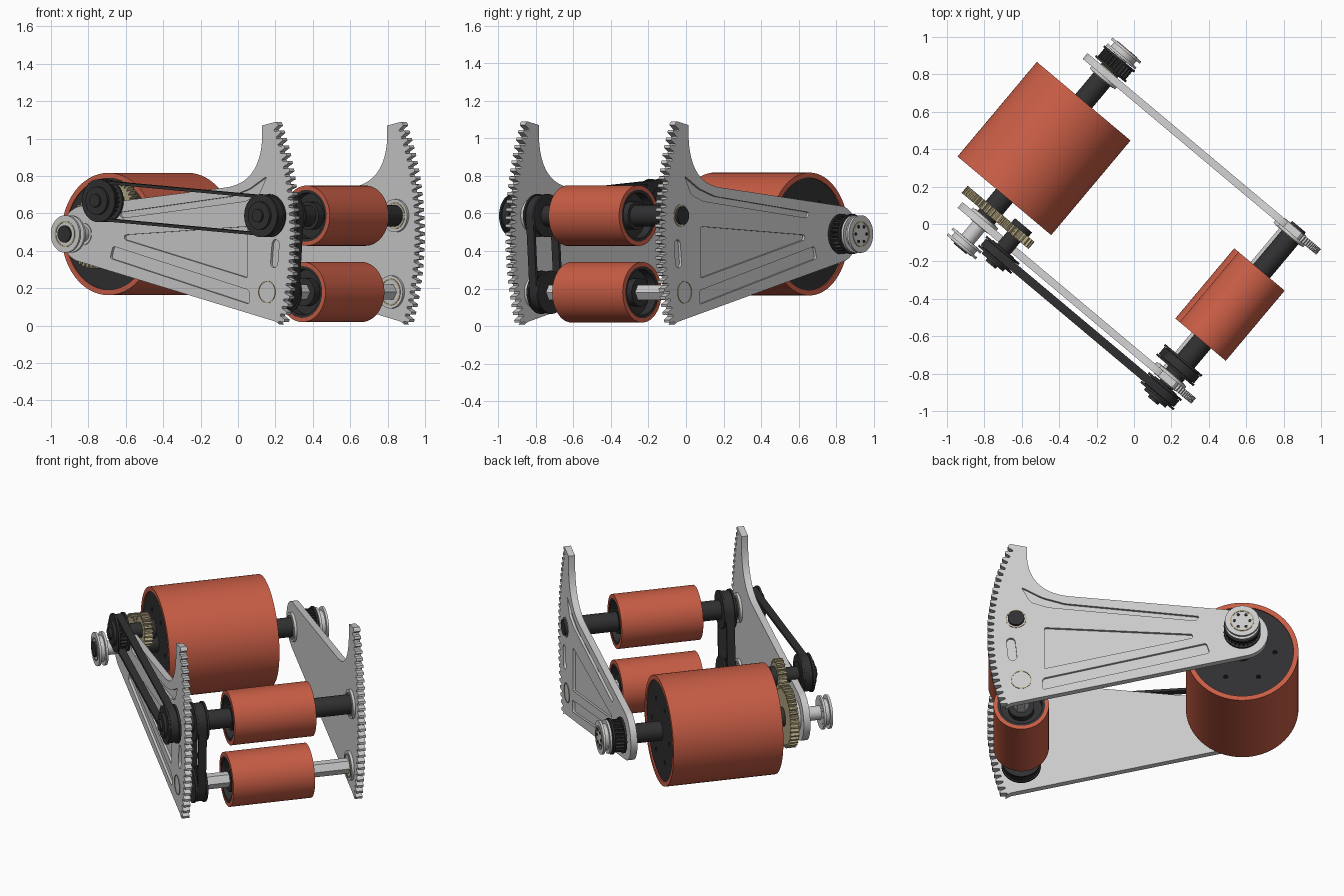
import bpy, bmesh
from math import sin, cos, pi, radians, atan2
from mathutils import Matrix, Vector

if "Cube" in bpy.data.objects:
    bpy.data.objects.remove(bpy.data.objects["Cube"])

# Local frame: profiles lie in (u, z), parts are extruded along the roller axis w
A = radians(40)
C, S = cos(A), sin(A)
FRAME = Matrix(((C, 0, -S, 0), (-S, 0, -C, 0), (0, 1, 0, 0), (0, 0, 0, 1)))


def material(name, rgb):
    m = bpy.data.materials.new(name)
    m.diffuse_color = (*rgb, 1)
    m.use_nodes = True
    m.node_tree.nodes["Principled BSDF"].inputs["Base Color"].default_value = m.diffuse_color
    return m


ORANGE = material("orange_rubber", (0.58, 0.11, 0.06))
DARK = material("dark_plastic", (0.03, 0.03, 0.032))
BRASS = material("pale_brass", (0.45, 0.38, 0.22))

PIVOT, IDLER = (-0.628, 0.49), (-0.448, 0.668)
UPPER, LOWER = (0.685, 0.588), (0.655, 0.18)


def prism(name, loops, w0, w1, mat=None):
    """Extrude outline (first loop) with holes (other loops) from w0 to w1."""
    cu = bpy.data.curves.new(name, 'CURVE')
    cu.dimensions, cu.fill_mode = '2D', 'BOTH'
    cu.extrude = abs(w1 - w0) / 2
    for loop in loops:
        sp = cu.splines.new('POLY')
        sp.points.add(len(loop) - 1)
        for p, (x, y) in zip(sp.points, loop):
            p.co = (x, y, 0, 1)
        sp.use_cyclic_u = True
    tmp = bpy.data.objects.new(name, cu)
    bpy.context.collection.objects.link(tmp)
    dg = bpy.context.evaluated_depsgraph_get()
    me = bpy.data.meshes.new_from_object(tmp.evaluated_get(dg))
    bpy.data.objects.remove(tmp)
    bm = bmesh.new()
    bm.from_mesh(me)
    bmesh.ops.remove_doubles(bm, verts=bm.verts, dist=1e-5)
    bmesh.ops.transform(bm, matrix=FRAME @ Matrix.Translation((0, 0, -(w0 + w1) / 2)), verts=bm.verts)
    bmesh.ops.recalc_face_normals(bm, faces=bm.faces)
    bm.to_mesh(me)
    bm.free()
    me.materials.clear()
    if mat:
        me.materials.append(mat)
    ob = bpy.data.objects.new(name, me)
    bpy.context.collection.objects.link(ob)
    return ob


def arc(c, r, a0, a1, n):
    return [(c[0] + r * cos(radians(a0 + (a1 - a0) * i / n)),
             c[1] + r * sin(radians(a0 + (a1 - a0) * i / n))) for i in range(n + 1)]


def circle(c, r, n=48):
    return arc(c, r, 0, 360, n)[:-1]


def teeth(c, r, depth, a0, a1, n):
    pts, step = [], (a1 - a0) / n
    for i in range(n):
        for f, rr in ((0.05, r - depth), (0.3, r - depth), (0.5, r), (0.85, r)):
            pts += arc(c, rr, a0 + (i + f) * step, 0, 1)[:1]
    return pts


def stadium(p, q, r, n=20):
    a = atan2(q[1] - p[1], q[0] - p[0]) * 180 / pi
    return arc(q, r, a - 90, a + 90, n) + arc(p, r, a + 90, a + 270, n)


def bez(a, b, c, n):
    a, b, c = Vector(a), Vector(b), Vector(c)
    return [tuple(a * (1 - t) ** 2 + b * 2 * t * (1 - t) + c * t * t)
            for t in (i / n for i in range(n + 1))]


def rounded(pts, d):
    out = []
    for i, p in enumerate(pts):
        p, a, b = Vector(p), Vector(pts[i - 1]), Vector(pts[(i + 1) % len(pts)])
        out += bez(p + (a - p).normalized() * d, p, p + (b - p).normalized() * d, 5)
    return out


def disc(name, c, r, w0, w1, mat=None, hole=0, n=48):
    return prism(name, [circle(c, r, n)] + ([circle(c, hole, n)] if hole else []), w0, w1, mat)


def pulley(name, c, r, w0, w1, flange):
    prism(name, [teeth(c, r, 0.014, 0, 360, 24)], w0, w1, DARK)
    disc(name + "_flange_a", c, flange, w0 - 0.006, w0 + 0.006, DARK)
    disc(name + "_flange_b", c, flange, w1 - 0.006, w1 + 0.006, DARK)


# Side plates: toothed sector edge, swept horn, rounded pivot end
outline = teeth(PIVOT, 1.48, 0.037, -19.4, 23.9, 26)
outline += [(0.718, 1.09), (0.622, 1.07)]
outline += bez((0.622, 1.0), (0.605, 0.755), (0.35, 0.737), 12)
outline += arc(PIVOT, 0.15, 96, 257, 24) + [(0.715, 0.022), (0.745, 0.005)]
pockets = [
    rounded([(0.655, 0.80), (0.60, 0.70), (0.50, 0.665), (-0.36, 0.575),
             (-0.38, 0.605), (0.40, 0.69), (0.53, 0.73)], 0.015),
    rounded([(0.52, 0.53), (0.52, 0.255), (-0.34, 0.46), (-0.34, 0.485)], 0.012),
    rounded([(0.53, 0.115), (0.53, 0.19), (-0.42, 0.425), (-0.44, 0.36)], 0.015),
    stadium((0.705, 0.335), (0.715, 0.435), 0.025, 10)]
for side, sg in (("left", -1), ("right", 1)):
    prism(side + "_plate", [outline], sg * 0.50, sg * 0.525)
    prism(side + "_plate_ribs", [outline] + pockets, sg * 0.525, sg * 0.54)
    # bearings in both faces of the plate
    for tag, c in (("upper", UPPER), ("lower", LOWER), ("pivot", PIVOT)):
        n = f"{side}_{tag}_bearing"
        disc(n + "_flange", c, 0.088, sg * 0.485, sg * 0.50)
        disc(n + "_inner_ring", c, 0.072, sg * 0.482, sg * 0.486, BRASS, 0.064)
        disc(n + "_outer_ring", c, 0.060, sg * 0.538, sg * 0.543, BRASS, 0.055)

# Big rear roller with drilled end caps
disc("big_roller_sleeve", PIVOT, 0.327, -0.33, 0.33, ORANGE, 0.298, 96)
disc("big_roller_core", PIVOT, 0.298, -0.29, 0.29, DARK, 0, 96)
holes = [circle(p, 0.013, 12) for p in circle(PIVOT, 0.19, 6)]
for sg in (-1, 1):
    prism("big_roller_end_cap", [circle(PIVOT, 0.298, 96)] + holes, sg * 0.29, sg * 0.322, DARK)
disc("big_roller_shaft", PIVOT, 0.058, -0.49, 0.55, DARK)

# Small front rollers
for tag, c in (("upper", UPPER), ("lower", LOWER)):
    disc(tag + "_roller_sleeve", c, 0.161, -0.245, 0.245, ORANGE, 0.138, 64)
    disc(tag + "_roller_tube", c, 0.138, -0.243, 0.243, DARK, 0.122, 64)
    disc(tag + "_roller_core", c, 0.123, -0.19, 0.19, DARK)
    disc(tag + "_roller_hub", c, 0.075, -0.235, 0.235, DARK)
disc("upper_shaft", UPPER, 0.058, -0.5, 0.5, DARK)
disc("upper_shaft_cap", UPPER, 0.048, 0.53, 0.556, DARK)
disc("lower_hex_shaft", LOWER, 0.046, -0.5, 0.5, None, 0, 6)

# Vertical belt joining the two front rollers
for tag, c in (("upper", UPPER), ("lower", LOWER)):
    pulley(tag + "_roller_pulley", c, 0.095, -0.455, -0.39, 0.115)
prism("roller_belt", [stadium(LOWER, UPPER, 0.108), stadium(LOWER, UPPER, 0.092)], -0.447, -0.398, DARK)

# Long outer drive belt
for tag, c in (("front", UPPER), ("rear", IDLER)):
    pulley(tag + "_drive_pulley", c, 0.095, -0.622, -0.56, 0.115)
    disc(tag + "_drive_hub", c, 0.075, -0.645, -0.55, DARK)
    disc(tag + "_drive_bolt", c, 0.035, -0.66, -0.645, DARK)
    disc(tag + "_drive_axle", c, 0.045, -0.565, -0.50, DARK)
prism("drive_belt", [stadium(IDLER, UPPER, 0.108), stadium(IDLER, UPPER, 0.092)], -0.613, -0.568, DARK)

# Meshing gears between idler and big roller
prism("big_gear", [teeth(PIVOT, 0.185, 0.022, 0, 360, 40)], -0.465, -0.415, BRASS)
prism("small_gear", [teeth(IDLER, 0.102, 0.022, 4, 364, 22)], -0.465, -0.415, BRASS)
disc("idler_shaft", IDLER, 0.045, -0.51, -0.395, DARK)
disc("idler_cap", IDLER, 0.06, -0.415, -0.385, DARK)

# Outboard pivot spools and the right toothed pulley
for side, sg in (("left", -1), ("right", 1)):
    disc(side + "_pivot_axle", PIVOT, 0.042, sg * 0.53, sg * 0.64)
    disc(side + "_spool_core", PIVOT, 0.078, sg * 0.635, sg * 0.69)
    for w in (0.636, 0.676):
        disc(side + "_spool_flange", PIVOT, 0.1, sg * w, sg * (w + 0.014))
    disc(side + "_spool_ring", PIVOT, 0.07, sg * 0.688, sg * 0.693, BRASS, 0.062)
disc("left_spool_bolt", PIVOT, 0.045, -0.70, -0.69, DARK)
for p in circle(PIVOT, 0.045, 6):
    disc("right_spool_screw", p, 0.009, 0.688, 0.694, DARK, 0, 10)
pulley("right_pivot_pulley", PIVOT, 0.097, 0.556, 0.625, 0.107)

# Smooth round surfaces, keep hard edges
bpy.ops.object.select_all(action='SELECT')
bpy.context.view_layer.objects.active = bpy.context.collection.objects[0]
bpy.ops.object.shade_smooth_by_angle(angle=radians(25))
